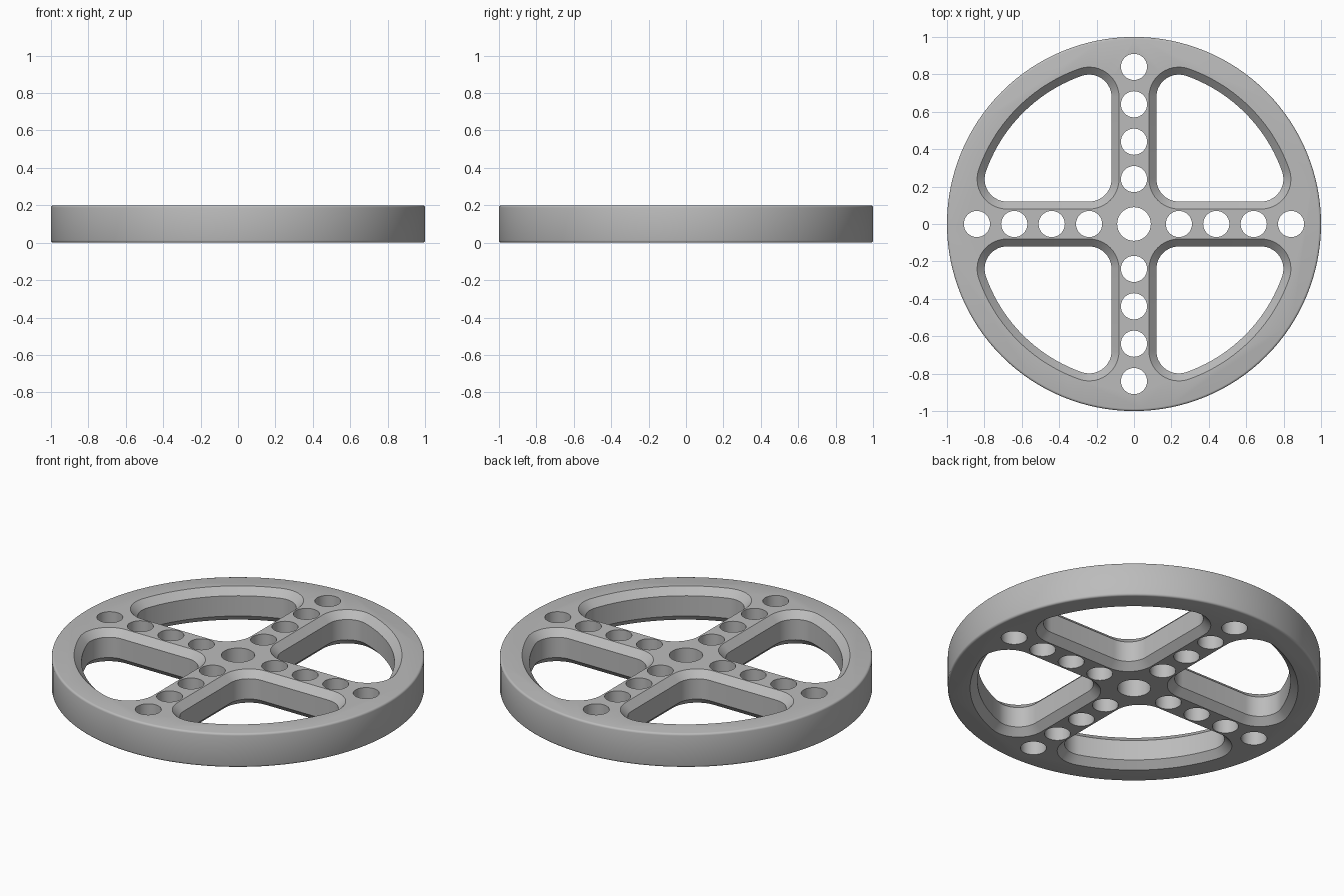
import bpy, bmesh
from math import pi, cos, sin, sqrt, radians, atan2
from mathutils import Matrix, Vector

if "Cube" in bpy.data.objects:
    bpy.data.objects.remove(bpy.data.objects["Cube"], do_unlink=True)

HEIGHT = 0.2
CHAMFER = 0.04

# Plain grey material
grey = bpy.data.materials.new("grey")
grey.use_nodes = True
colour = (0.5, 0.5, 0.5, 1)
grey.diffuse_color = colour
grey.node_tree.nodes["Principled BSDF"].inputs["Base Color"].default_value = colour


def arc(cx, cy, r, start, end, steps):
    return [Vector((cx + r * cos(start + (end - start) * i / steps),
                    cy + r * sin(start + (end - start) * i / steps)))
            for i in range(steps + 1)]


def circle(r, steps, cx=0, cy=0):
    return arc(cx, cy, r, 0, 2 * pi, steps)[:-1]


def loft(name, sections):
    """Closed solid through (outline, z) sections."""
    bm = bmesh.new()
    rings = [[bm.verts.new((p.x, p.y, z)) for p in pts] for pts, z in sections]
    for a, b in zip(rings, rings[1:]):
        for i in range(len(a)):
            j = (i + 1) % len(a)
            bm.faces.new((a[i], a[j], b[j], b[i]))
    bm.faces.new(rings[0][::-1])
    bm.faces.new(rings[-1])
    mesh = bpy.data.meshes.new(name)
    bm.to_mesh(mesh)
    bm.free()
    mesh.materials.append(grey)
    obj = bpy.data.objects.new(name, mesh)
    bpy.context.collection.objects.link(obj)
    return obj


def pocket_outline(grow):
    """Rounded quarter-disc window, offset outwards by grow."""
    inset, fillet, rim = 0.12 - grow, 0.12 + grow, 0.84 + grow
    c = inset + fillet
    far = sqrt((rim - fillet) ** 2 - c ** 2)
    a = atan2(c, far)
    return (arc(c, c, fillet, pi, 1.5 * pi, 10)
            + arc(far, c, fillet, -pi / 2, a, 14)
            + arc(0, 0, rim, a, pi / 2 - a, 20)[1:-1]
            + arc(c, far, fillet, pi / 2 - a, pi, 14))


# Disc with softened rim edges
edge = 0.012
profile = [(1 - edge + edge * sin(t), edge - edge * cos(t))
           for t in (0, pi / 6, pi / 3, pi / 2)]
profile += [(r, HEIGHT - z) for r, z in reversed(profile)]
wheel = loft("spoked_wheel", [(circle(r, 128), z) for r, z in profile])

# Four windows, chamfered on both faces
cutters = []
over = 0.02
window = [(pocket_outline(CHAMFER + over), -over), (pocket_outline(0), CHAMFER),
          (pocket_outline(0), HEIGHT - CHAMFER),
          (pocket_outline(CHAMFER + over), HEIGHT + over)]
for k in range(4):
    cutter = loft("window_cutter", window)
    cutter.data.transform(Matrix.Rotation(k * pi / 2, 4, "Z"))
    cutters.append(cutter)

# Centre bore and the row of holes along each spoke
holes = [(0, 0, 0.09)]
for k in range(4):
    for i in range(4):
        d = 0.24 + 0.2 * i
        holes.append((d * cos(k * pi / 2), d * sin(k * pi / 2), 0.07))
for x, y, r in holes:
    ring = circle(r, 32, x, y)
    cutters.append(loft("hole_cutter", [(ring, -0.05), (ring, HEIGHT + 0.05)]))

for cutter in cutters:
    mod = wheel.modifiers.new("cut", "BOOLEAN")
    mod.operation = "DIFFERENCE"
    mod.solver = "EXACT"
    mod.object = cutter

# Apply the cuts and drop the helpers
depsgraph = bpy.context.evaluated_depsgraph_get()
cut_mesh = bpy.data.meshes.new_from_object(wheel.evaluated_get(depsgraph))
wheel.modifiers.clear()
wheel.data = cut_mesh
wheel.name = "spoked_wheel"
for cutter in cutters:
    bpy.data.objects.remove(cutter, do_unlink=True)

bpy.ops.object.select_all(action="DESELECT")
wheel.select_set(True)
bpy.context.view_layer.objects.active = wheel
bpy.ops.object.shade_smooth_by_angle(angle=radians(31))
